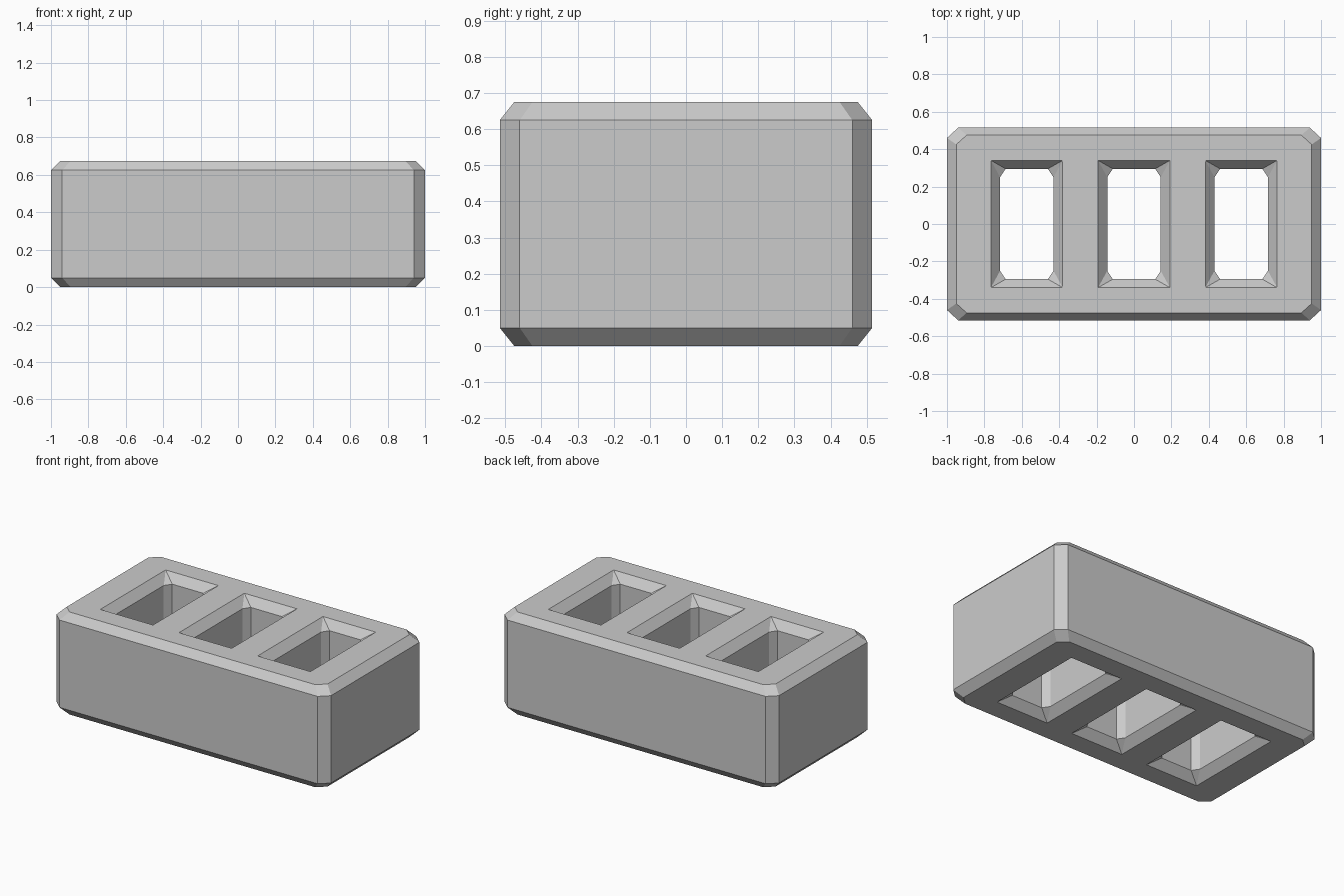
import bpy
import bmesh

cube = bpy.data.objects.get("Cube")
if cube:
    bpy.data.objects.remove(cube, do_unlink=True)

HEIGHT = 0.675

grey = bpy.data.materials.new("concrete grey")
grey.use_nodes = True
colour = (0.6, 0.6, 0.6, 1.0)
grey.diffuse_color = colour
grey.node_tree.nodes["Principled BSDF"].inputs["Base Color"].default_value = colour

bm = bmesh.new()


def ring(cx, hx, hy, cut_x, cut_y, z):
    """Rectangle with cut corners, centred on cx."""
    quarter = [(hx, hy - cut_y), (hx - cut_x, hy)]
    pts = []
    for sx, sy in ((1, 1), (-1, 1), (-1, -1), (1, -1)):
        corner = quarter if sx == sy else quarter[::-1]
        pts += [(cx + sx * x, sy * y, z) for x, y in corner]
    return [bm.verts.new(p) for p in pts]


def loft(rings):
    for a, b in zip(rings, rings[1:]):
        for i in range(len(a)):
            j = (i + 1) % len(a)
            bm.faces.new((a[i], a[j], b[j], b[i]))


# Outer walls with chamfered rims
loft([
    ring(0, 0.95, 0.475, 0.055, 0.05, 0),
    ring(0, 1.0, 0.515, 0.06, 0.055, 0.05),
    ring(0, 1.0, 0.515, 0.06, 0.055, HEIGHT - 0.05),
    ring(0, 0.95, 0.475, 0.055, 0.05, HEIGHT),
])

# Three through-holes: square mouths narrowing to cut-cornered shafts
for cx in (-0.573, 0, 0.573):
    loft([
        ring(cx, 0.192, 0.34, 0, 0, 0),
        ring(cx, 0.143, 0.295, 0.03, 0.045, 0.055),
        ring(cx, 0.143, 0.295, 0.03, 0.045, HEIGHT - 0.055),
        ring(cx, 0.192, 0.34, 0, 0, HEIGHT),
    ])
bmesh.ops.remove_doubles(bm, verts=bm.verts, dist=0.0001)

# Flat top and bottom around the holes
for z in (0, HEIGHT):
    rim = [e for e in bm.edges if all(abs(v.co.z - z) < 0.001 for v in e.verts)]
    bmesh.ops.triangle_fill(bm, edges=rim, use_beauty=True)
bmesh.ops.recalc_face_normals(bm, faces=bm.faces)

mesh = bpy.data.meshes.new("hollow_block")
bm.to_mesh(mesh)
bm.free()
mesh.materials.append(grey)
block = bpy.data.objects.new("hollow_block", mesh)
bpy.context.collection.objects.link(block)
